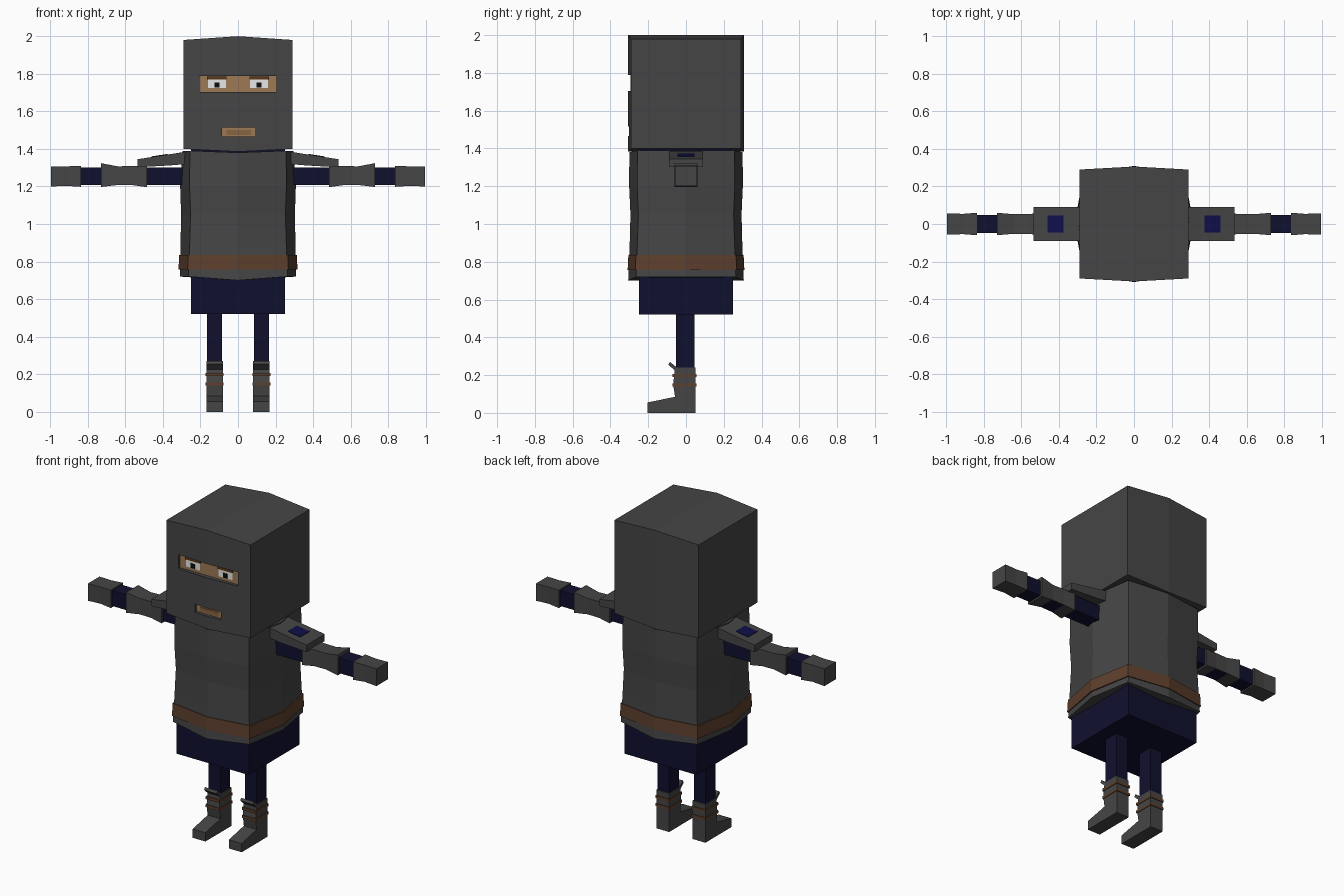
import bpy, bmesh

if "Cube" in bpy.data.objects:
    bpy.data.objects.remove(bpy.data.objects["Cube"])


def mat(name, r, g, b):
    m = bpy.data.materials.new(name)
    m.diffuse_color = (r, g, b, 1)
    m.use_nodes = True
    m.node_tree.nodes["Principled BSDF"].inputs["Base Color"].default_value = m.diffuse_color
    return m


GREY = mat("charcoal cloth", 0.06, 0.06, 0.06)
NAVY = mat("navy cloth", 0.005, 0.005, 0.028)
BLUE = mat("blue patch", 0.005, 0.005, 0.07)
BROWN = mat("brown leather", 0.11, 0.05, 0.026)
SKIN = mat("skin", 0.34, 0.19, 0.09)
LIP = mat("lip", 0.24, 0.13, 0.06)
BROW = mat("brow", 0.10, 0.04, 0.012)
WHITE = mat("eye white", 0.8, 0.8, 0.8)
BLACK = mat("pupil black", 0.004, 0.004, 0.004)


def loft(name, rings, material):
    """Skin a list of equal-length point rings and cap both ends."""
    bm = bmesh.new()
    vs = [[bm.verts.new(p) for p in ring] for ring in rings]
    n = len(vs[0])
    for a, b in zip(vs, vs[1:]):
        for i in range(n):
            j = (i + 1) % n
            bm.faces.new((a[i], a[j], b[j], b[i]))
    bm.faces.new(vs[0])
    bm.faces.new(vs[-1])
    bmesh.ops.recalc_face_normals(bm, faces=bm.faces)
    me = bpy.data.meshes.new(name)
    bm.to_mesh(me)
    bm.free()
    me.materials.append(material)
    ob = bpy.data.objects.new(name, me)
    bpy.context.collection.objects.link(ob)
    return ob


def slab(x, y0, y1, z0, z1):
    """Rectangle ring in the plane x."""
    return [(x, y0, z0), (x, y1, z0), (x, y1, z1), (x, y0, z1)]


def box(name, x0, x1, y0, y1, z0, z1, material):
    return loft(name, [slab(x0, y0, y1, z0, z1), slab(x1, y0, y1, z0, z1)], material)


def bulged(z, c, mx, my, drop=0.0):
    """Square ring with bulging side middles; front/back middles may hang lower."""
    return [(-c, -c, z), (0, -my, z - drop), (c, -c, z), (mx, 0, z),
            (c, c, z), (0, my, z - drop), (-c, c, z), (-mx, 0, z)]


# Hood: box with a ridge along the middle
head = loft("hood", [slab(-0.29, -0.29, 0.29, 1.4, 1.98),
                     slab(0, -0.306, 0.306, 1.385, 2.0),
                     slab(0.29, -0.29, 0.29, 1.4, 1.98)], GREY)

# Eye slit and mouth opening cut into the hood
cutters = [box("slit_cutter", -0.205, 0.205, -0.4, -0.275, 1.703, 1.79, GREY),
           box("mouth_cutter", -0.085, 0.093, -0.4, -0.28, 1.465, 1.515, GREY)]
for c in cutters:
    mod = head.modifiers.new("cut", 'BOOLEAN')
    mod.operation = 'DIFFERENCE'
    mod.solver = 'EXACT'
    mod.object = c
bpy.context.view_layer.update()
cut = bpy.data.meshes.new_from_object(head.evaluated_get(bpy.context.evaluated_depsgraph_get()))
head.modifiers.clear()
head.data = cut
for c in cutters:
    bpy.data.objects.remove(c)

# Face inside the openings
box("face_skin", -0.204, 0.204, -0.281, -0.274, 1.704, 1.789, SKIN)
box("mouth_skin", -0.084, 0.092, -0.287, -0.279, 1.466, 1.514, SKIN)
box("lips", -0.06, 0.068, -0.291, -0.286, 1.475, 1.5, LIP)
for s, side in ((-1, "right"), (1, "left")):
    cx = 0.112 * s
    box(side + "_eye", cx - 0.048, cx + 0.048, -0.285, -0.280, 1.724, 1.77, WHITE)
    box(side + "_pupil", cx - 0.014, cx + 0.014, -0.288, -0.284, 1.726, 1.754, BLACK)
    box(side + "_brow", cx - 0.052, cx + 0.052, -0.29, -0.280, 1.77, 1.785, BROW)

# Tunic, belt and navy under-garment
loft("tunic", [bulged(0.72, 0.264, 0.31, 0.306, 0.02),
               bulged(0.9, 0.257, 0.306, 0.298),
               bulged(1.05, 0.252, 0.303, 0.294),
               bulged(1.2, 0.258, 0.308, 0.301),
               bulged(1.39, 0.256, 0.296, 0.3, 0.01)], GREY)
loft("belt", [bulged(0.757, 0.268, 0.317, 0.309),
              bulged(0.836, 0.265, 0.313, 0.305)], BROWN)
box("undergarment", -0.25, 0.25, -0.25, 0.25, 0.52, 1.41, NAVY)

for s, side in ((-1, "right"), (1, "left")):
    # Arm: sleeve, flared gauntlet, hand
    box(side + "_sleeve", 0.27 * s, 0.85 * s, -0.048, 0.048, 1.207, 1.302, NAVY)
    loft(side + "_gauntlet", [slab(x * s, -w, w, z0, z1) for x, w, z0, z1 in
                              ((0.485, 0.06, 1.196, 1.306), (0.56, 0.053, 1.207, 1.309),
                               (0.64, 0.052, 1.208, 1.307), (0.73, 0.06, 1.197, 1.324))], GREY)
    loft(side + "_hand", [slab(x * s, -w, w, z0, z1) for x, w, z0, z1 in
                          ((0.835, 0.06, 1.198, 1.31), (0.91, 0.054, 1.203, 1.307),
                           (0.995, 0.057, 1.2, 1.307))], GREY)

    # Sloping shoulder guard with a blue patch on top
    loft(side + "_shoulder_guard", [slab(0.27 * s, -0.09, 0.09, 1.32, 1.387),
                                    slab(0.36 * s, -0.09, 0.09, 1.312, 1.372),
                                    slab(0.535 * s, -0.09, 0.09, 1.302, 1.345)], GREY)
    loft(side + "_shoulder_patch", [slab(0.375 * s, -0.045, 0.045, 1.364, 1.373),
                                    slab(0.46 * s, -0.045, 0.045, 1.351, 1.360)], BLUE)

    # Leg and boot
    box(side + "_leg", 0.085 * s, 0.165 * s, -0.053, 0.044, 0.2, 0.56, NAVY)
    boot = [(-0.205, 0), (0.05, 0), (0.05, 0.24), (-0.058, 0.24), (-0.068, 0.15),
            (-0.058, 0.085), (-0.205, 0.055)]
    loft(side + "_boot", [[(x * s, y, z) for y, z in boot] for x in (0.081, 0.169)], GREY)
    flap = [(-0.06, 0.225), (-0.052, 0.243), (-0.085, 0.27), (-0.093, 0.255)]
    loft(side + "_boot_flap", [[(x * s, y, z) for y, z in flap] for x in (0.081, 0.169)], GREY)
    for i, z in enumerate((0.14, 0.19)):
        box(f"{side}_boot_strap_{i}", 0.077 * s, 0.173 * s, -0.072, 0.055, z, z + 0.016, BROWN)
